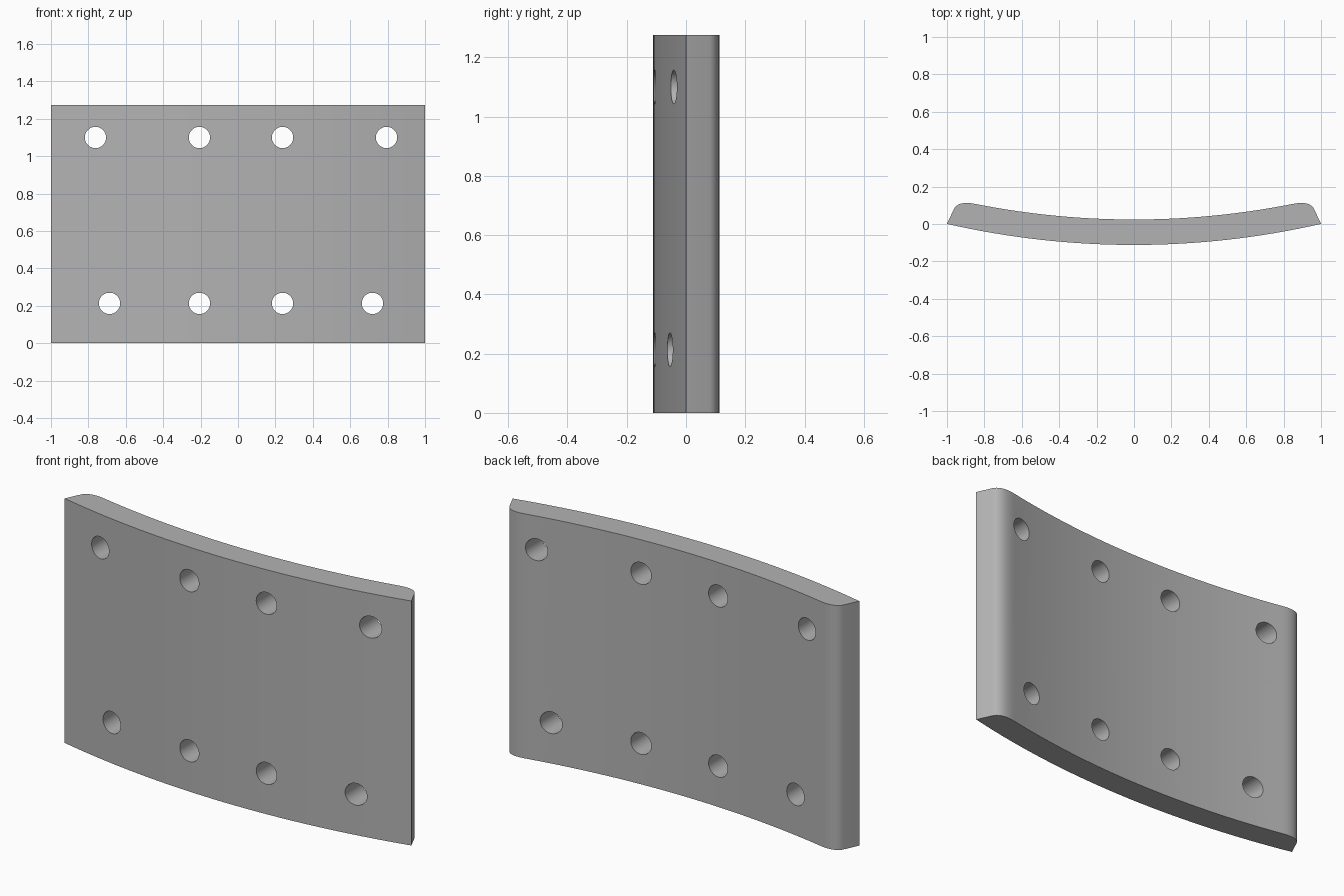
import bpy
import bmesh
import math

HEIGHT = 1.275
FRONT_RADIUS = 4.5
THICKNESS = 0.136
FRONT_Y = -0.112
HOLE_RADIUS = 0.057

if "Cube" in bpy.data.objects:
    bpy.data.objects.remove(bpy.data.objects["Cube"])

grey = bpy.data.materials.new("plain grey")
grey.use_nodes = True
colour = (0.45, 0.45, 0.45, 1)
grey.diffuse_color = colour
grey.node_tree.nodes["Principled BSDF"].inputs["Base Color"].default_value = colour


def arc(radius, half_width, steps):
    """Shallow arc from -half_width to half_width, concentric with the front."""
    centre_y = FRONT_Y + FRONT_RADIUS
    limit = math.asin(half_width / radius)
    angles = [limit * (2 * i / steps - 1) for i in range(steps + 1)]
    return [(radius * math.sin(a), centre_y - radius * math.cos(a)) for a in angles]


def rounded_corner(start, control, end, steps):
    points = []
    for i in range(steps):
        t = i / steps
        weights = ((1 - t) ** 2, 2 * t * (1 - t), t * t)
        points.append(tuple(sum(w * p[k] for w, p in zip(weights, (start, control, end)))
                            for k in (0, 1)))
    return points


# Plate profile: curved front, bevelled ends with rounded back corners, curved back
front = arc(FRONT_RADIUS, 1.0, 32)
back = arc(FRONT_RADIUS - THICKNESS, 0.85, 28)
corner = rounded_corner((0.963, 0.08), (0.94, 0.125), back[-1], 10)
mirrored_corner = [(-x, y) for x, y in reversed(corner)]
profile = front + corner + back[::-1] + mirrored_corner

# Extruded plate
bm = bmesh.new()
base = bm.faces.new([bm.verts.new((x, y, 0)) for x, y in profile])
extruded = bmesh.ops.extrude_face_region(bm, geom=[base])
top_verts = [g for g in extruded["geom"] if isinstance(g, bmesh.types.BMVert)]
bmesh.ops.translate(bm, verts=top_verts, vec=(0, 0, HEIGHT))
bmesh.ops.recalc_face_normals(bm, faces=bm.faces)
mesh = bpy.data.meshes.new("curved_plate")
bm.to_mesh(mesh)
bm.free()
plate = bpy.data.objects.new("curved_plate", mesh)
bpy.context.collection.objects.link(plate)
mesh.materials.append(grey)

# Bolt holes: two rows drilled straight from front to back
hole_rows = {1.10: (-0.762, -0.206, 0.238, 0.794),
             0.213: (-0.687, -0.206, 0.238, 0.719)}
cutters = []
for z, row in hole_rows.items():
    for x in row:
        bpy.ops.mesh.primitive_cylinder_add(vertices=40, radius=HOLE_RADIUS, depth=1,
                                            location=(x, 0, z),
                                            rotation=(math.pi / 2, 0, 0))
        cutter = bpy.context.object
        cutter.name = "hole_cutter"
        cutter.hide_render = True
        cutter.data.materials.append(grey)
        cutters.append(cutter)

bpy.ops.object.select_all(action="DESELECT")
plate.select_set(True)
bpy.context.view_layer.objects.active = plate
for cutter in cutters:
    drill = plate.modifiers.new("bolt_hole", "BOOLEAN")
    drill.operation = "DIFFERENCE"
    drill.solver = "EXACT"
    drill.object = cutter
    bpy.ops.object.modifier_apply(modifier=drill.name)
for cutter in cutters:
    bpy.data.objects.remove(cutter)

bpy.ops.object.shade_smooth_by_angle(angle=math.radians(25))
